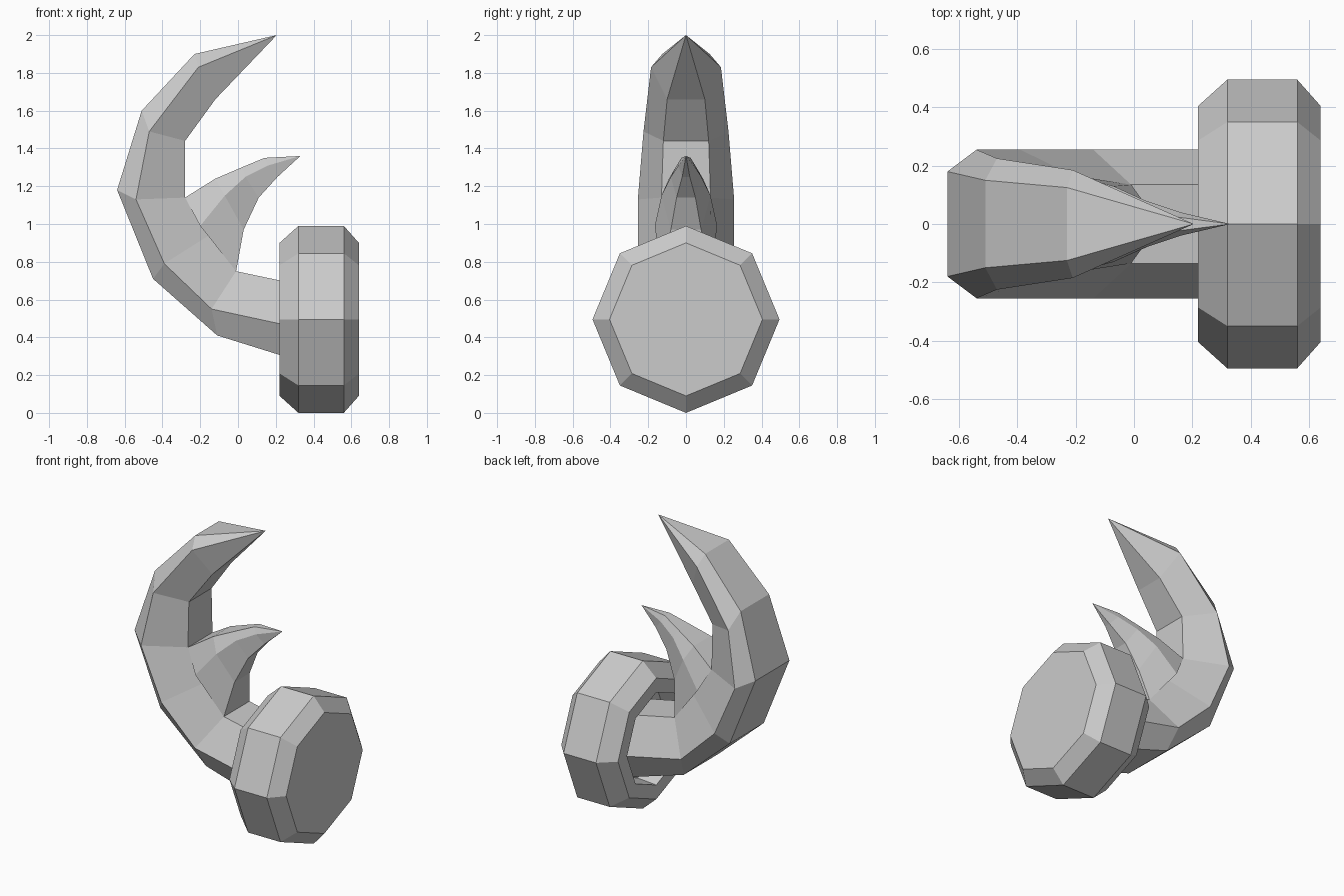
import bpy
import bmesh
from math import cos, sin, pi
from mathutils import Vector

default = bpy.data.objects.get("Cube")
if default:
    bpy.data.objects.remove(default, do_unlink=True)

# Single matte grey
grey = bpy.data.materials.new("light_grey")
grey.use_nodes = True
colour = (0.6, 0.6, 0.6, 1)
grey.diffuse_color = colour
grey.node_tree.nodes["Principled BSDF"].inputs["Base Color"].default_value = colour


def skin(name, rings, close_start=True, close_end=True):
    """Bridge a list of point rings; a ring of one point is a tip."""
    bm = bmesh.new()
    loops = [[bm.verts.new(p) for p in ring] for ring in rings]
    for a, b in zip(loops, loops[1:]):
        n = len(a)
        for i in range(n):
            j = (i + 1) % n
            if len(b) == 1:
                bm.faces.new((a[i], a[j], b[0]))
            else:
                bm.faces.new((a[i], a[j], b[j], b[i]))
    if close_start:
        bm.faces.new(loops[0][::-1])
    if close_end and len(loops[-1]) > 2:
        bm.faces.new(loops[-1])
    bmesh.ops.recalc_face_normals(bm, faces=bm.faces)
    mesh = bpy.data.meshes.new(name)
    bm.to_mesh(mesh)
    bm.free()
    mesh.materials.append(grey)
    obj = bpy.data.objects.new(name, mesh)
    bpy.context.collection.objects.link(obj)
    return obj


def mirrored_ring(inner, mid, outer):
    """Six-sided section, mirrored in y, from three (x, z, half width) edges."""
    half = [Vector((x, -w, z)) for x, z, w in (inner, mid, outer)]
    return half + [Vector((p.x, -p.y, p.z)) for p in reversed(half)]


# Large curved horn, with its stem seated in the cup
horn_sections = [
    ((0.37, 0.67, 0.135), (0.37, 0.44, 0.255), (0.37, 0.26, 0.17)),
    ((-0.01, 0.75, 0.135), (-0.14, 0.55, 0.255), (-0.11, 0.41, 0.18)),
    ((-0.145, 0.945, 0.135), (-0.39, 0.79, 0.255), (-0.45, 0.71, 0.18)),
    ((-0.28, 1.14, 0.13), (-0.54, 1.13, 0.255), (-0.64, 1.18, 0.18)),
    ((-0.28, 1.44, 0.12), (-0.47, 1.49, 0.225), (-0.51, 1.60, 0.15)),
    ((-0.12, 1.66, 0.10), (-0.21, 1.83, 0.185), (-0.23, 1.90, 0.125)),
]
skin("main_horn", [mirrored_ring(*s) for s in horn_sections] + [[(0.205, 0, 2.0)]])

# Small spike branching from the inside of the horn
spike_sections = [
    ((-0.28, 1.14, 0.13), (-0.20, 0.99, 0.165), (-0.01, 0.75, 0.135)),
    ((-0.12, 1.24, 0.09), (-0.07, 1.15, 0.13), (0.03, 0.97, 0.08)),
    ((0.02, 1.30, 0.055), (0.04, 1.25, 0.08), (0.11, 1.14, 0.05)),
    ((0.14, 1.35, 0.025), (0.16, 1.31, 0.04), (0.21, 1.25, 0.02)),
]
skin("side_spike", [mirrored_ring(*s) for s in spike_sections] + [[(0.33, 0, 1.36)]],
     close_start=False)

# Eight-sided bevelled base with a hollow facing the horn: (x, radius)
base_profile = [(0.36, 0.30), (0.22, 0.31), (0.22, 0.405),
                (0.32, 0.495), (0.56, 0.495), (0.64, 0.405)]
centre = 0.495
skin("base_cup", [[(x, r * cos(i * pi / 4), centre + r * sin(i * pi / 4))
                   for i in range(8)] for x, r in base_profile])
